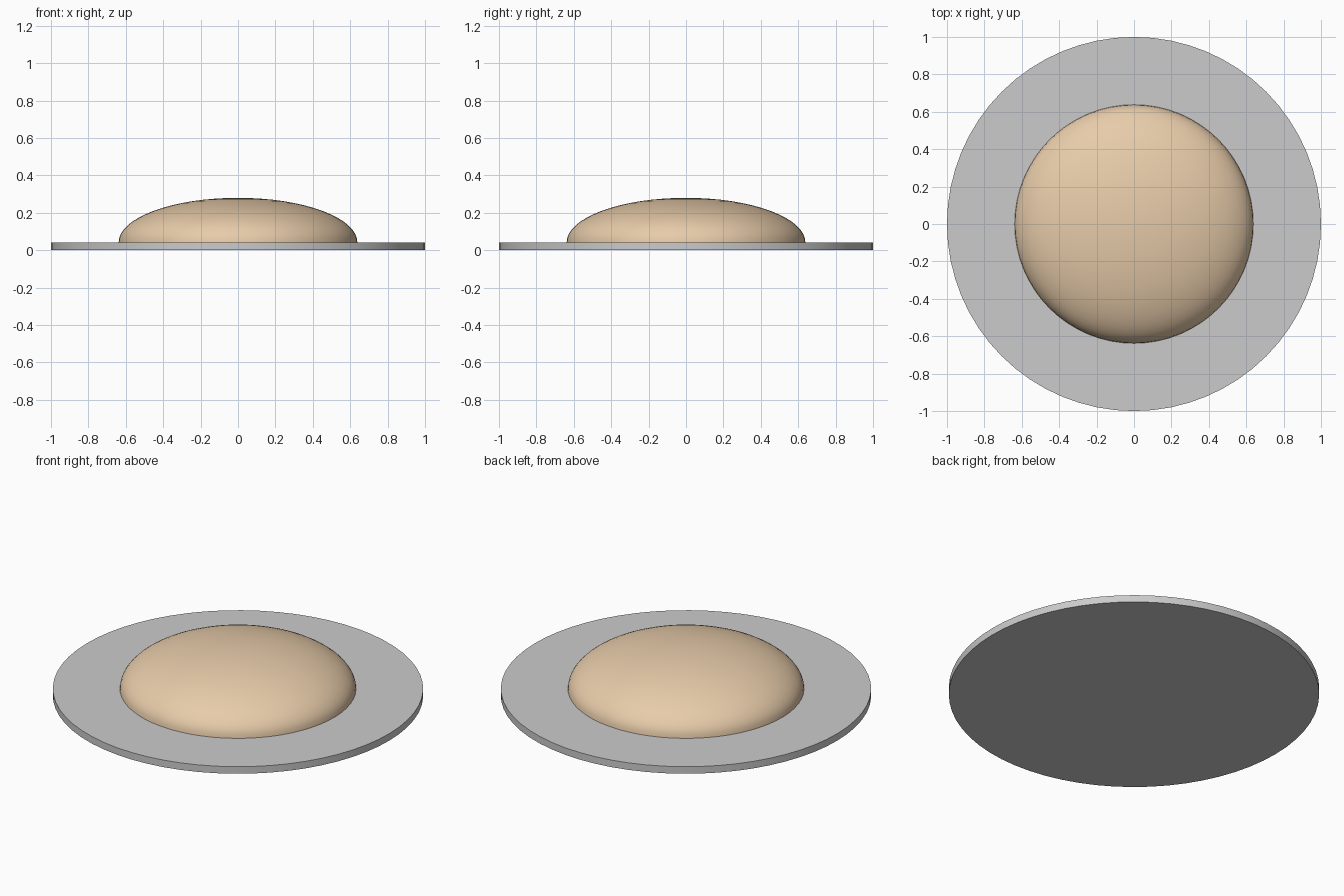
import bpy, bmesh, math

if "Cube" in bpy.data.objects:
    bpy.data.objects.remove(bpy.data.objects["Cube"])

SEG = 64
PLATE_H, DOME_R, DOME_TOP = 0.042, 0.638, 0.28

# Flat round plate
bpy.ops.mesh.primitive_cylinder_add(vertices=SEG, radius=1, depth=PLATE_H,
                                    location=(0, 0, PLATE_H / 2))
plate = bpy.context.object
plate.name = "plate"
bpy.ops.object.shade_smooth_by_angle(angle=math.radians(30))

# Domed bun: upper half of a flattened sphere resting on the plate
bpy.ops.mesh.primitive_uv_sphere_add(segments=SEG, ring_count=32, radius=1)
bun = bpy.context.object
bun.name = "bun"
bm = bmesh.new()
bm.from_mesh(bun.data)
bmesh.ops.bisect_plane(bm, geom=bm.verts[:] + bm.edges[:] + bm.faces[:], dist=1e-4,
                       plane_co=(0, 0, 0), plane_no=(0, 0, 1), clear_inner=True)
bmesh.ops.holes_fill(bm, edges=[e for e in bm.edges if e.is_boundary], sides=0)
bmesh.ops.scale(bm, verts=bm.verts[:], vec=(DOME_R, DOME_R, DOME_TOP - PLATE_H))
bmesh.ops.translate(bm, verts=bm.verts[:], vec=(0, 0, PLATE_H))
bm.to_mesh(bun.data)
bm.free()
bpy.ops.object.shade_smooth_by_angle(angle=math.radians(40))

# Baked brown crust
crust = bpy.data.materials.new("crust")
crust.diffuse_color = (0.80, 0.60, 0.40, 1)
crust.use_nodes = True
crust.node_tree.nodes["Principled BSDF"].inputs["Base Color"].default_value = crust.diffuse_color
bun.data.materials.append(crust)
